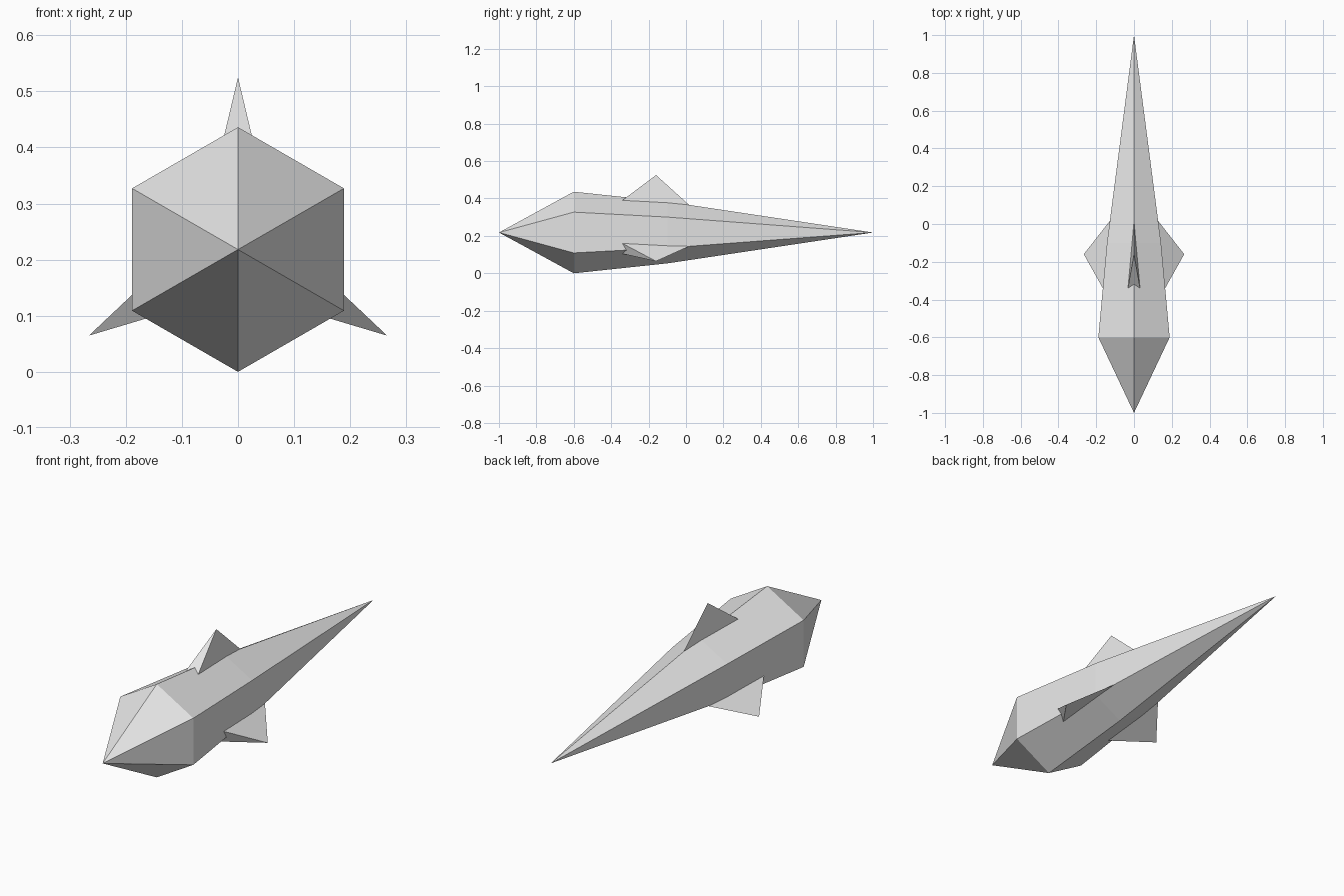
import bpy
import bmesh
from math import cos, sin, pi
from mathutils import Vector, Matrix

cube = bpy.data.objects.get("Cube")
if cube:
    bpy.data.objects.remove(cube, do_unlink=True)

AXIS_Z = 0.218  # height of the long axis

grey = bpy.data.materials.new("light_grey")
grey.use_nodes = True
colour = (0.8, 0.8, 0.8, 1)
grey.diffuse_color = colour
grey.node_tree.nodes["Principled BSDF"].inputs["Base Color"].default_value = colour


def finish(name, bm):
    bmesh.ops.recalc_face_normals(bm, faces=bm.faces)
    mesh = bpy.data.meshes.new(name)
    bm.to_mesh(mesh)
    bm.free()
    mesh.materials.append(grey)
    obj = bpy.data.objects.new(name, mesh)
    obj.location.z = AXIS_Z
    bpy.context.collection.objects.link(obj)
    return obj


# Six-sided body: nose point, two rings, tail point
bm = bmesh.new()
nose, tail = bm.verts.new((0, -1, 0)), bm.verts.new((0, 1, 0))
rings = [[bm.verts.new((r * sin(i * pi / 3), y, r * cos(i * pi / 3))) for i in range(6)]
         for y, r in ((-0.6, 0.218), (-0.1, 0.165))]
for i in range(6):
    j = (i + 1) % 6
    front, back = rings
    bm.faces.new((nose, front[i], front[j]))
    bm.faces.new((front[i], back[i], back[j], front[j]))
    bm.faces.new((back[i], tail, back[j]))
finish("body", bm)

# Three pointed fins on alternate ridges, roots sunk into the body
tip = Vector((0, -0.16, 0.307))
roots = [Vector(p) for p in ((0, 0.016, 0.148), (-0.032, -0.34, 0.172), (0.032, -0.34, 0.172))]
for k, name in enumerate(("top_fin", "left_fin", "right_fin")):
    bm = bmesh.new()
    points = [tip] + [tip + (p - tip) * 1.25 for p in roots]
    a, b, c, d = [bm.verts.new(p) for p in points]
    for face in ((a, b, c), (a, c, d), (a, d, b), (b, d, c)):
        bm.faces.new(face)
    bm.transform(Matrix.Rotation(k * 2 * pi / 3, 4, 'Y'))
    finish(name, bm)
